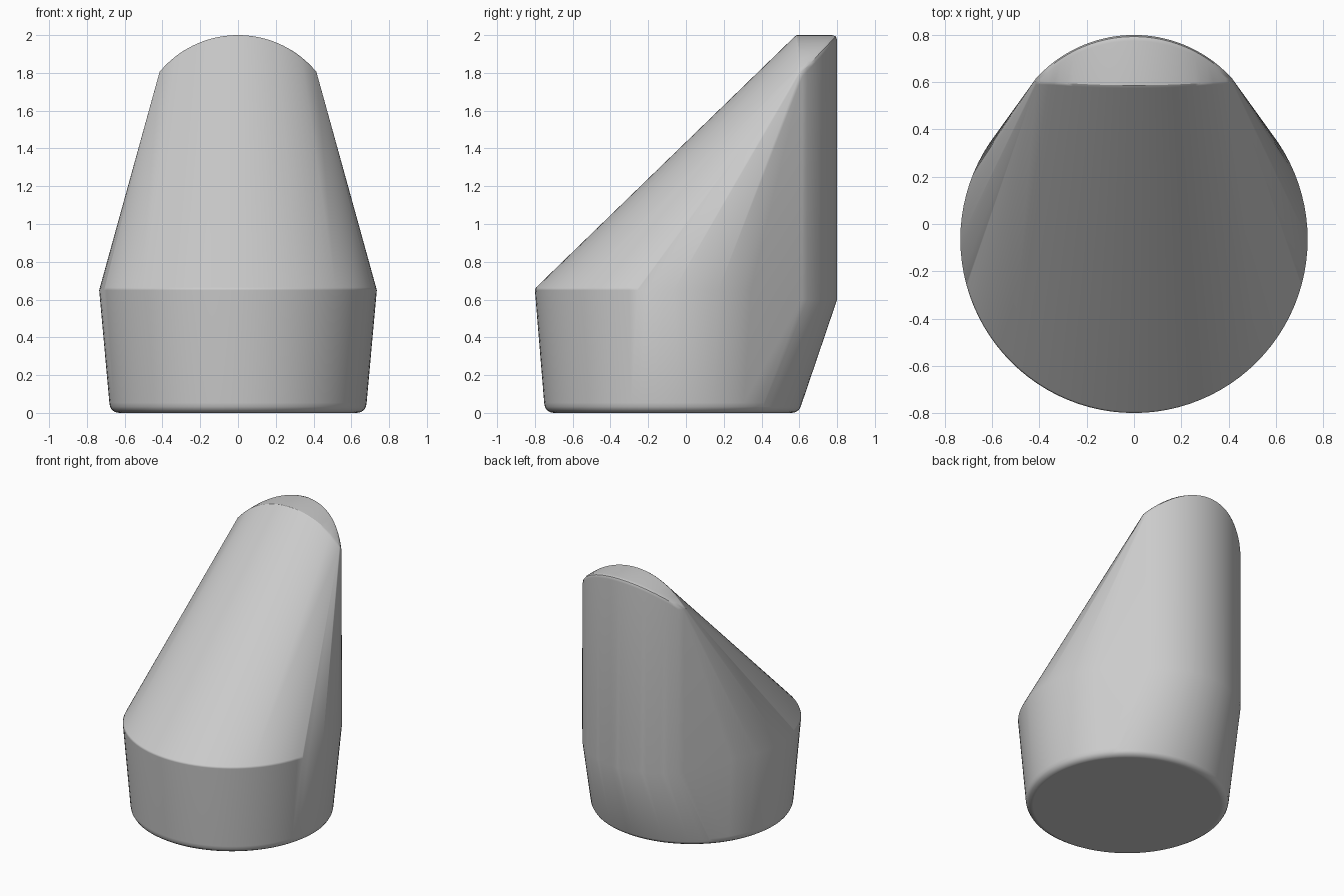
import bpy, bmesh
from math import sin, cos, pi, sqrt

cube = bpy.data.objects.get("Cube")
if cube:
    bpy.data.objects.remove(cube, do_unlink=True)

SEGMENTS = 96
STEPS = 32
HALF_WIDTH = 0.415


def arc(x, radius, peak):
    """Height of a circular arc above its chord axis."""
    return peak - radius + sqrt(radius * radius - x * x)


bm = bmesh.new()

# Round base: filleted foot and softened shoulder, as (radius, centre y, z)
rings = [(0.630, -0.07, 0.0), (0.650, -0.07, 0.004), (0.667, -0.07, 0.015),
         (0.677, -0.07, 0.032), (0.681, -0.07, 0.054),
         (0.733, -0.065, 0.635), (0.735, -0.065, 0.650), (0.729, -0.065, 0.664)]
for radius, cy, z in rings:
    for i in range(SEGMENTS):
        a = 2 * pi * i / SEGMENTS
        bm.verts.new((radius * cos(a), cy + radius * sin(a), z))

# Curved back wall and arched tip, with a small rounding along the rim
for i in range(STEPS + 1):
    x = HALF_WIDTH * (2 * i / STEPS - 1)
    back = arc(x, 0.56, 0.8)
    top = arc(x, 0.54, 2.0)
    front = 0.575 + 0.02 * (x / HALF_WIDTH) ** 2
    bm.verts.new((x, back, 0.6))
    for y, z in [(front, top - 0.008), (front + 0.012, top),
                 (back - 0.025, top), (back - 0.007, top - 0.007),
                 (back, top - 0.025)]:
        bm.verts.new((x, y, z))

# Stretch one convex skin over all the outlines
result = bmesh.ops.convex_hull(bm, input=bm.verts[:])
unused = {v for v in result["geom_interior"] + result["geom_unused"]
          if isinstance(v, bmesh.types.BMVert)}
bmesh.ops.delete(bm, geom=list(unused), context='VERTS')
bmesh.ops.dissolve_limit(bm, angle_limit=0.002, verts=bm.verts[:], edges=bm.edges[:])
bmesh.ops.recalc_face_normals(bm, faces=bm.faces[:])

mesh = bpy.data.meshes.new("slanted_body")
bm.to_mesh(mesh)
bm.free()
body = bpy.data.objects.new("slanted_body", mesh)
bpy.context.collection.objects.link(body)

# Plain grey finish
grey = bpy.data.materials.new("plain_grey")
grey.use_nodes = True
grey.diffuse_color = (0.6, 0.6, 0.6, 1)
grey.node_tree.nodes["Principled BSDF"].inputs["Base Color"].default_value = (0.6, 0.6, 0.6, 1)
mesh.materials.append(grey)

# Smooth surfaces, weighted towards the large faces
bpy.context.view_layer.objects.active = body
body.select_set(True)
bpy.ops.object.shade_smooth_by_angle(angle=0.5)
weighted = body.modifiers.new("weighted_normals", 'WEIGHTED_NORMAL')
weighted.keep_sharp = True
